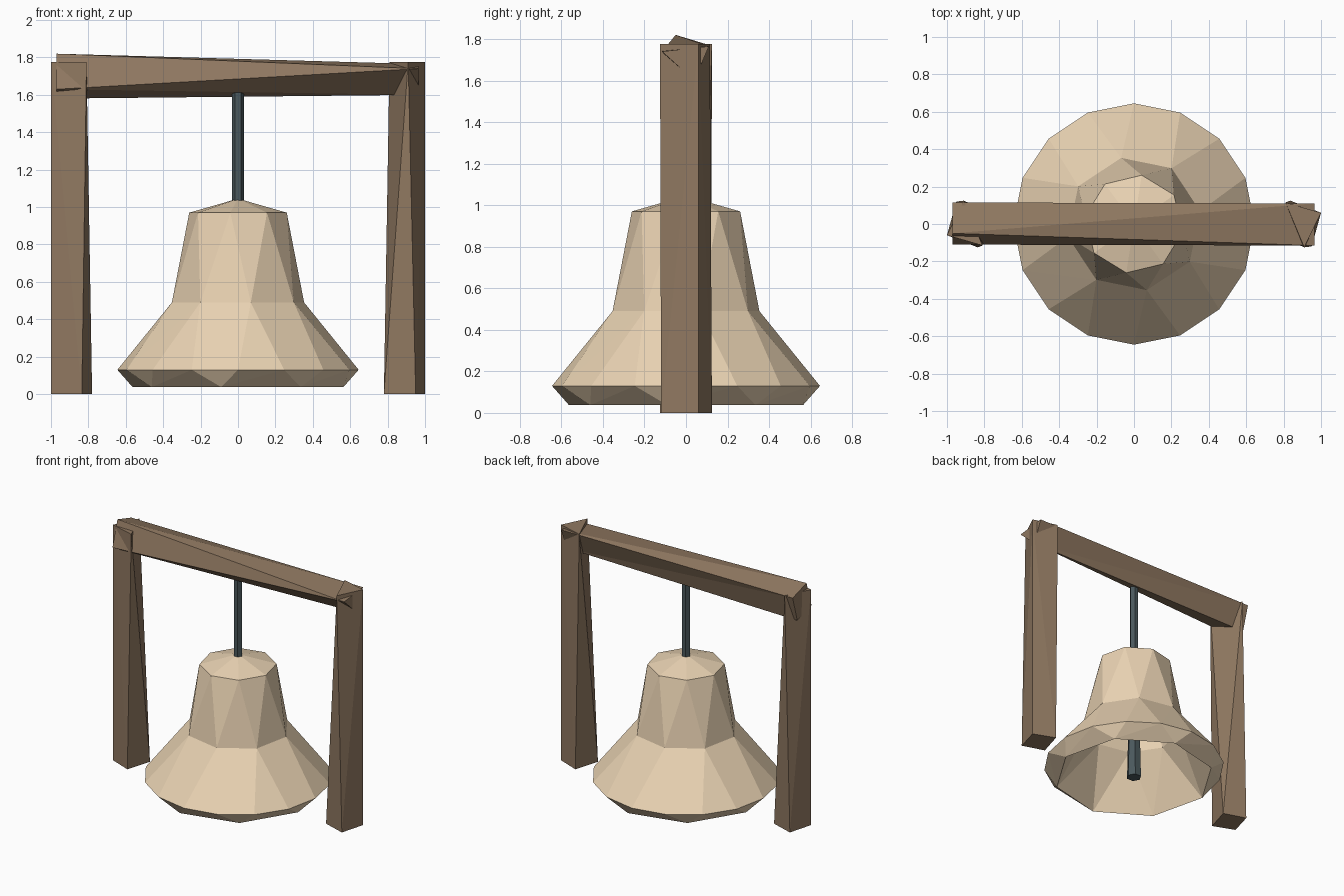
import bpy, bmesh
from math import sin, cos, radians, tau

if "Cube" in bpy.data.objects:
    bpy.data.objects.remove(bpy.data.objects["Cube"])


def material(name, color):
    m = bpy.data.materials.new(name)
    m.diffuse_color = (*color, 1)
    m.use_nodes = True
    m.node_tree.nodes["Principled BSDF"].inputs["Base Color"].default_value = m.diffuse_color
    return m


def ring(radius, z, sides=8, turn=0.0):
    return [(radius * cos(radians(turn) + tau * i / sides),
             radius * sin(radians(turn) + tau * i / sides), z) for i in range(sides)]


def loft(name, rings, mat):
    """Skin rings of any point count, always taking the shorter diagonal."""
    bm = bmesh.new()
    loops = [[bm.verts.new(p) for p in r] for r in rings]
    for a, b in zip(loops, loops[1:]):
        na, nb = len(a), len(b)
        ea, eb = (na if na > 1 else 0), (nb if nb > 1 else 0)
        i = j = 0
        while i < ea or j < eb:
            p, q = a[i % na], b[j % nb]
            pn, qn = a[(i + 1) % na], b[(j + 1) % nb]
            step_a = j >= eb or (i < ea and (pn.co - q.co).length <= (qn.co - p.co).length)
            if step_a:
                bm.faces.new((p, pn, q))
                i += 1
            else:
                bm.faces.new((p, qn, q))
                j += 1
    for end in (loops[0], loops[-1]):
        if len(end) > 2:
            bm.faces.new(end)
    bmesh.ops.recalc_face_normals(bm, faces=bm.faces)
    me = bpy.data.meshes.new(name)
    bm.to_mesh(me)
    bm.free()
    ob = bpy.data.objects.new(name, me)
    bpy.context.collection.objects.link(ob)
    me.materials.append(mat)
    return ob


wood = material("wood", (0.28, 0.19, 0.12))
bronze = material("bell_metal", (0.82, 0.65, 0.45))
iron = material("iron", (0.07, 0.10, 0.11))

# Posts: turned rectangular foot running up to a three-cornered top
base = [(-1.0, -0.06), (-0.835, -0.125), (-0.78, 0.065), (-0.95, 0.12)]
top = [(-1.0, -0.06), (-0.81, -0.115), (-0.91, 0.125)]
for name, s in (("left_post", 1), ("right_post", -1)):
    loft(name, [[(s * x, s * y, 0) for x, y in base],
                [(s * x, s * y, 1.775) for x, y in top]], wood)

# Crossbeam: four-sided at the left, three-sided at the right
left_end = [(-0.11, 1.63), (-0.05, 1.82), (0.115, 1.77), (0.06, 1.58)]
right_end = [(-0.115, 1.74), (0.11, 1.765), (0.04, 1.60)]
loft("crossbeam", [[(-0.97, y, z) for y, z in left_end],
                   [(0.965, y, z) for y, z in right_end]], wood)

# Hollow bell: inner wall, lip, outer wall and crown
loft("bell", [[(0, 0, 0.97)],
              ring(0.22, 0.92, 8, -9),
              ring(0.325, 0.43, 8, 11),
              ring(0.57, 0.037, 8, -9),
              ring(0.645, 0.13, 16),
              ring(0.36, 0.49, 8, 11),
              ring(0.264, 0.97, 8, -9),
              [(0, 0, 1.045)]], bronze)

# Hanging rod and clapper
loft("hanging_rod", [ring(0.032, 0.95, 6), ring(0.032, 1.62, 6), [(0, 0, 1.65)]], iron)
loft("clapper", [ring(0.053, 0.037, 6), ring(0.032, 0.96, 6)], iron)
